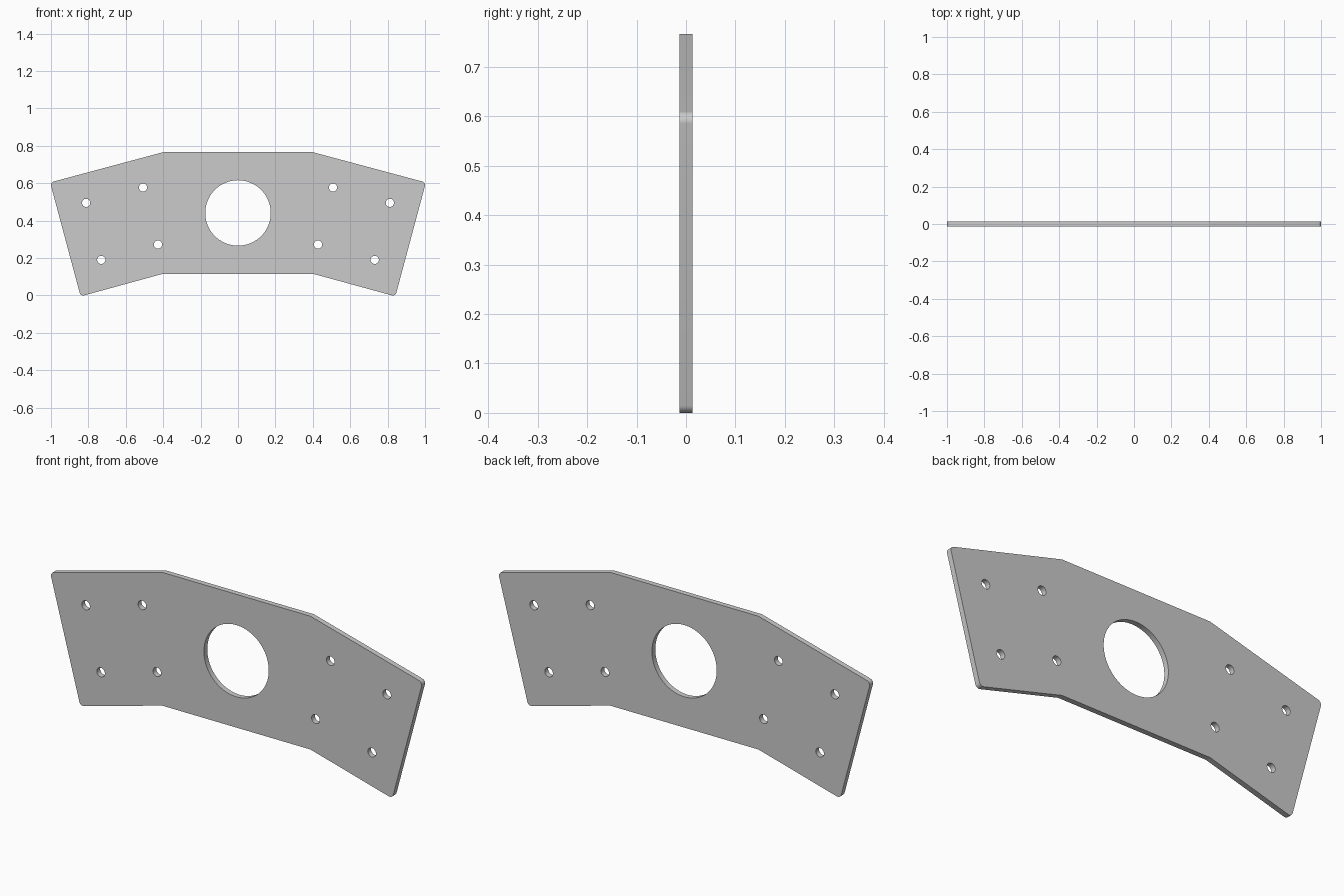
import bpy, bmesh
from math import sin, cos, pi, radians
from mathutils import Vector

if "Cube" in bpy.data.objects:
    bpy.data.objects.remove(bpy.data.objects["Cube"])

HALF_THICK = 0.013
CORNER_R = 0.02


def circle(cx, cz, r, n):
    return [(cx + r * cos(2 * pi * i / n), cz + r * sin(2 * pi * i / n)) for i in range(n)]


def rounded_corner(corner, start_deg, r=CORNER_R, n=8):
    # quarter arc for a square corner, from start_deg sweeping +90 degrees
    a0 = radians(start_deg)
    n0 = Vector((cos(a0), sin(a0)))
    n1 = Vector((-sin(a0), cos(a0)))
    c = Vector(corner) - r * (n0 + n1)
    return [tuple(c + r * (cos(t) * n0 + sin(t) * n1))
            for t in (pi / 2 * i / n for i in range(n + 1))]


# Right half of the outline, bottom to top; wings are tilted 15 degrees
half = [(0.4, 0.116)]
half += rounded_corner((0.8415, -0.0045), -105)
half += rounded_corner((1.0045, 0.604), -15)
half += [(0.4, 0.766)]
outline = half + [(-x, z) for x, z in reversed(half)]

# Large centre hole and four bolt holes mirrored on each wing
loops = [outline, circle(0, 0.441, 0.175, 64)]
for x, z in [(0.508, 0.577), (0.812, 0.495), (0.428, 0.272), (0.731, 0.19)]:
    loops += [circle(s * x, z, 0.022, 24) for s in (1, -1)]

# Flat filled profile extruded to plate thickness
curve = bpy.data.curves.new("mounting_plate", 'CURVE')
curve.dimensions = '2D'
curve.fill_mode = 'BOTH'
curve.extrude = HALF_THICK
for pts in loops:
    sp = curve.splines.new('POLY')
    sp.points.add(len(pts) - 1)
    for p, (x, z) in zip(sp.points, pts):
        p.co = (x, z, 0, 1)
    sp.use_cyclic_u = True

plate = bpy.data.objects.new("mounting_plate", curve)
bpy.context.collection.objects.link(plate)
plate.rotation_euler.x = pi / 2
bpy.context.view_layer.objects.active = plate
plate.select_set(True)
bpy.ops.object.convert(target='MESH')
plate = bpy.context.object
bpy.ops.object.transform_apply(rotation=True)

# Weld caps to walls
bm = bmesh.new()
bm.from_mesh(plate.data)
bmesh.ops.remove_doubles(bm, verts=bm.verts, dist=1e-5)
bmesh.ops.recalc_face_normals(bm, faces=bm.faces)
bm.to_mesh(plate.data)
bm.free()
bpy.ops.object.shade_smooth_by_angle(angle=radians(14.5))
